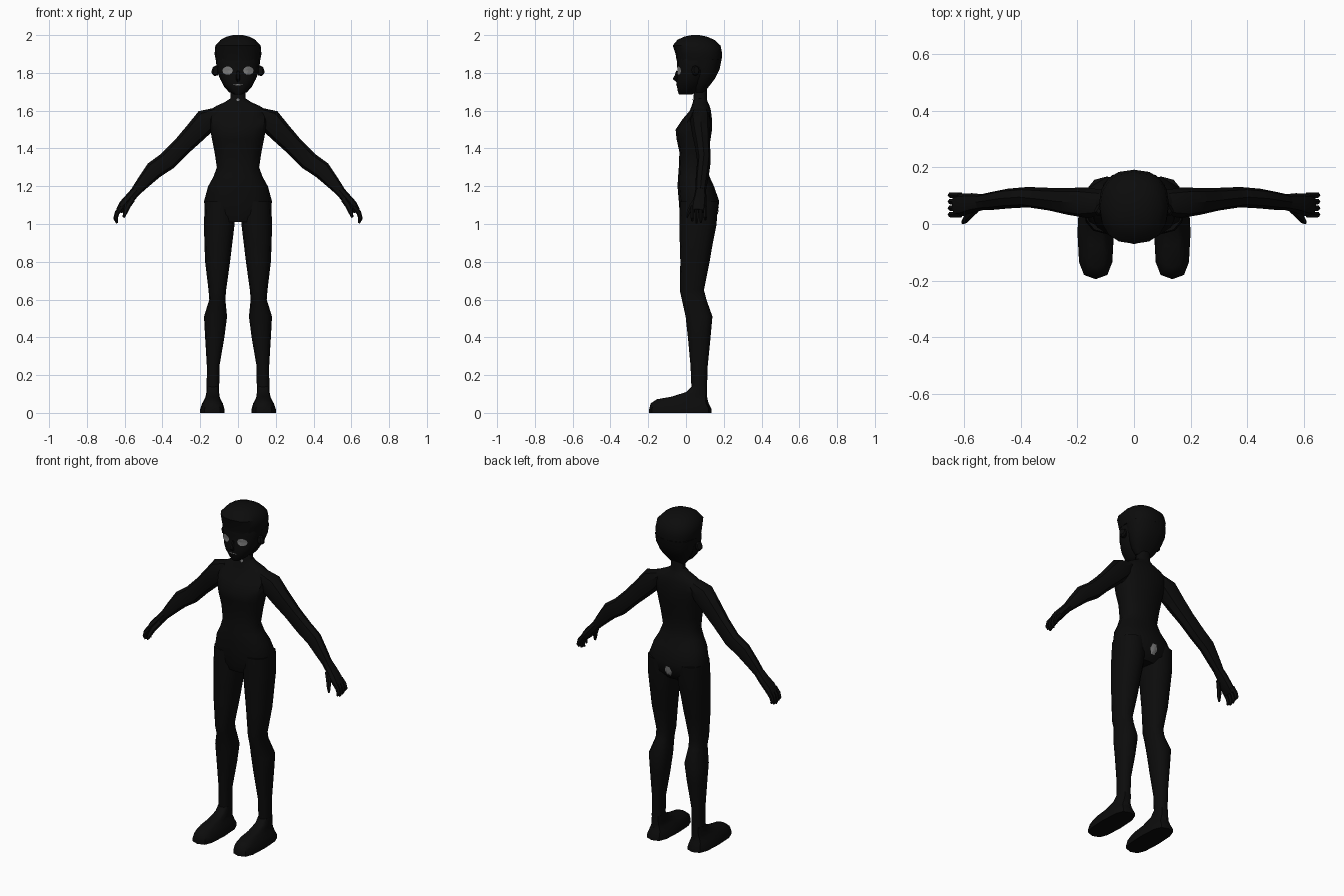
import bpy, bmesh, math
from mathutils import Vector
from mathutils.bvhtree import BVHTree

if "Cube" in bpy.data.objects:
    bpy.data.objects.remove(bpy.data.objects["Cube"])


def material(name, v):
    m = bpy.data.materials.new(name)
    m.diffuse_color = (v, v, v, 1)
    m.use_nodes = True
    m.node_tree.nodes["Principled BSDF"].inputs["Base Color"].default_value = m.diffuse_color
    return m


BLACK = material("soft black", 0.0035)
GREY = material("pale grey", 0.2)


def finish(name, bm, mat, smooth=True):
    bmesh.ops.recalc_face_normals(bm, faces=bm.faces)
    me = bpy.data.meshes.new(name)
    bm.to_mesh(me)
    bm.free()
    me.materials.append(mat)
    ob = bpy.data.objects.new(name, me)
    bpy.context.collection.objects.link(ob)
    if smooth:
        bpy.ops.object.select_all(action='DESELECT')
        ob.select_set(True)
        bpy.context.view_layer.objects.active = ob
        bpy.ops.object.shade_smooth_by_angle(angle=math.radians(40))
    return ob


def skin(name, rings, mat=BLACK):
    """Join equal rings of points into a closed tube."""
    bm = bmesh.new()
    vs = [[bm.verts.new(p) for p in r] for r in rings]
    n = len(vs[0])
    for a, b in zip(vs, vs[1:]):
        for i in range(n):
            j = (i + 1) % n
            bm.faces.new((a[i], a[j], b[j], b[i]))
    bm.faces.new(vs[0])
    bm.faces.new(vs[-1])
    return finish(name, bm, mat)


def unit_ring(n, power):
    out = []
    for i in range(n):
        t = 2 * math.pi * i / n
        c, s = math.cos(t), math.sin(t)
        out.append((math.copysign(abs(c) ** power, c), math.copysign(abs(s) ** power, s)))
    return out


def stack(name, rows, side=1, n=12, power=0.85):
    """Horizontal sections: z, x min, x max, y front, y back."""
    rings = []
    for z, x0, x1, y0, y1 in rows:
        rings.append([Vector((side * ((x0 + x1) / 2 + c * (x1 - x0) / 2),
                              (y0 + y1) / 2 + s * (y1 - y0) / 2, z))
                      for c, s in unit_ring(n, power)])
    return skin(name, rings)


def centred(rows):
    return [(z, -w, w, a, b) for z, w, a, b in rows]


def limb(name, rows, side=1, n=8):
    """Sections across a path: x, y, z, radius in the front plane, radius in y."""
    pts = [Vector(r[:3]) for r in rows]
    rings = []
    for i, r in enumerate(rows):
        d = pts[min(i + 1, len(pts) - 1)] - pts[max(i - 1, 0)]
        u = Vector((-d.z, 0, d.x)).normalized()
        v = d.cross(u).normalized()
        ring = [pts[i] + u * (c * r[3]) + v * (s * r[4]) for c, s in unit_ring(n, 0.9)]
        rings.append([Vector((side * p.x, p.y, p.z)) for p in ring])
    return skin(name, rings)


def decal(name, target, x, z, w, h, facing=-1, n=10):
    """Thin plate laid on the front or back of a part."""
    tree = BVHTree.FromPolygons([v.co[:] for v in target.data.vertices],
                                [p.vertices[:] for p in target.data.polygons])

    def drop(px, pz):
        hit = tree.ray_cast(Vector((px, facing * 2, pz)), Vector((0, -facing, 0)))[0]
        y = hit.y if hit else 0.0
        return (px, y + facing * 0.004, pz)

    bm = bmesh.new()
    mid = bm.verts.new(drop(x, z))
    loops = [[bm.verts.new(drop(x + k * w * math.cos(2 * math.pi * i / n),
                                z + k * h * math.sin(2 * math.pi * i / n)))
              for i in range(n)] for k in (0.5, 1)]
    for i in range(n):
        j = (i + 1) % n
        bm.faces.new((mid, loops[0][i], loops[0][j]))
        bm.faces.new((loops[0][i], loops[1][i], loops[1][j], loops[0][j]))
    bmesh.ops.recalc_face_normals(bm, faces=bm.faces)
    if sum(f.normal.y for f in bm.faces) * facing < 0:
        bmesh.ops.reverse_faces(bm, faces=bm.faces)
    me = bpy.data.meshes.new(name)
    bm.to_mesh(me)
    bm.free()
    me.materials.append(GREY)
    bpy.context.collection.objects.link(bpy.data.objects.new(name, me))


# Torso and neck
torso = stack("torso", centred([
    (1.01, .13, -.02, .13), (1.05, .168, -.033, .165), (1.12, .18, -.038, .176),
    (1.20, .158, -.045, .148), (1.25, .13, -.042, .125), (1.30, .112, -.038, .112),
    (1.38, .124, -.035, .118), (1.45, .138, -.05, .13), (1.50, .147, -.055, .138),
    (1.55, .16, -.022, .138), (1.60, .155, .02, .132), (1.625, .115, .03, .125),
    (1.645, .07, .036, .115), (1.665, .04, .04, .11), (1.76, .038, .045, .11)]))

# Face and jaw
face = stack("face", centred([
    (1.685, .02, -.037, .03), (1.70, .045, -.043, .06), (1.74, .08, -.05, .09),
    (1.77, .096, -.05, .11), (1.81, .11, -.045, .13), (1.85, .114, -.048, .14),
    (1.90, .11, -.048, .14), (1.94, .09, -.03, .12)]), n=16)

# Nose
limb("nose", [(0, -.045, 1.81, .006, .008), (0, -.052, 1.785, .01, .009),
              (0, -.06, 1.77, .011, .012), (0, -.045, 1.757, .008, .009)], n=6)

# Hair: full crown with a fringe, and a rounded nape
stack("hair_crown", centred([
    (1.865, .117, -.05, .188), (1.90, .124, -.055, .192), (1.945, .12, -.07, .183),
    (1.975, .092, -.045, .15), (1.992, .06, -.01, .11), (2.0, .025, .03, .07)]), n=16)
stack("hair_nape", centred([
    (1.695, .045, .05, .095), (1.725, .072, .04, .12), (1.77, .096, .035, .155),
    (1.82, .112, .02, .18), (1.87, .118, .0, .19)]), n=14)

# Face details, throat mark and rear patch
for s, tag in ((1, "right"), (-1, "left")):
    decal(f"eye_{tag}", face, s * .055, 1.812, .028, .022)
decal("mouth", face, 0, 1.737, .026, .003)
decal("throat_mark", torso, 0, 1.658, .008, .008)
decal("rear_patch", torso, 0, 1.07, .024, .034, facing=1, n=6)

for s, tag in ((1, "right"), (-1, "left")):
    # Ear
    limb(f"ear_{tag}", [(.105, .045, 1.81, .025, .015), (.122, .05, 1.812, .028, .022),
                        (.132, .055, 1.815, .02, .015)], s)
    # Leg from hip to ankle
    stack(f"leg_{tag}", [
        (1.12, .015, .176, -.032, .168), (1.0, .018, .18, -.035, .162),
        (.90, .03, .178, -.033, .142), (.80, .042, .174, -.03, .125),
        (.65, .063, .156, -.033, .095), (.60, .067, .152, -.022, .108),
        (.51, .058, .18, -.002, .14), (.40, .072, .174, .01, .13),
        (.25, .098, .165, .024, .115), (.10, .10, .166, .03, .11)], s)
    # Foot with flat sole
    stack(f"foot_{tag}", [
        (0, .071, .2, -.195, .135), (.02, .072, .2, -.195, .135),
        (.05, .08, .19, -.187, .12), (.072, .092, .178, -.155, .114),
        (.085, .097, .172, -.08, .112), (.11, .1, .167, .0, .111),
        (.14, .1, .166, .031, .11)], s, power=0.65)
    # Arm from shoulder to wrist
    limb(f"arm_{tag}", [
        (.11, .075, 1.59, .03, .045), (.165, .075, 1.55, .064, .054),
        (.23, .08, 1.48, .057, .048), (.30, .088, 1.408, .05, .04),
        (.375, .095, 1.333, .05, .036), (.445, .09, 1.285, .048, .035),
        (.50, .082, 1.222, .036, .032), (.54, .077, 1.175, .027, .028)], s)
    # Palm
    limb(f"palm_{tag}", [
        (.535, .077, 1.18, .026, .028), (.57, .075, 1.14, .026, .034),
        (.605, .068, 1.10, .027, .04), (.63, .065, 1.068, .018, .038)], s)
    # Fingers
    for i in range(4):
        y = .033 + .023 * i
        reach = (0, .012, .008, -.006)[i]
        limb(f"finger_{i + 1}_{tag}", [
            (.615, y, 1.09, .013, .011), (.64, y, 1.06, .013, .011),
            (.648, y, 1.033 - reach / 2, .011, .010),
            (.64, y, 1.016 - reach, .006, .006)], s, n=6)
    # Thumb
    limb(f"thumb_{tag}", [
        (.56, .055, 1.13, .016, .014), (.585, .03, 1.095, .016, .013),
        (.598, .012, 1.06, .012, .010), (.605, .004, 1.035, .006, .005)], s, n=6)
